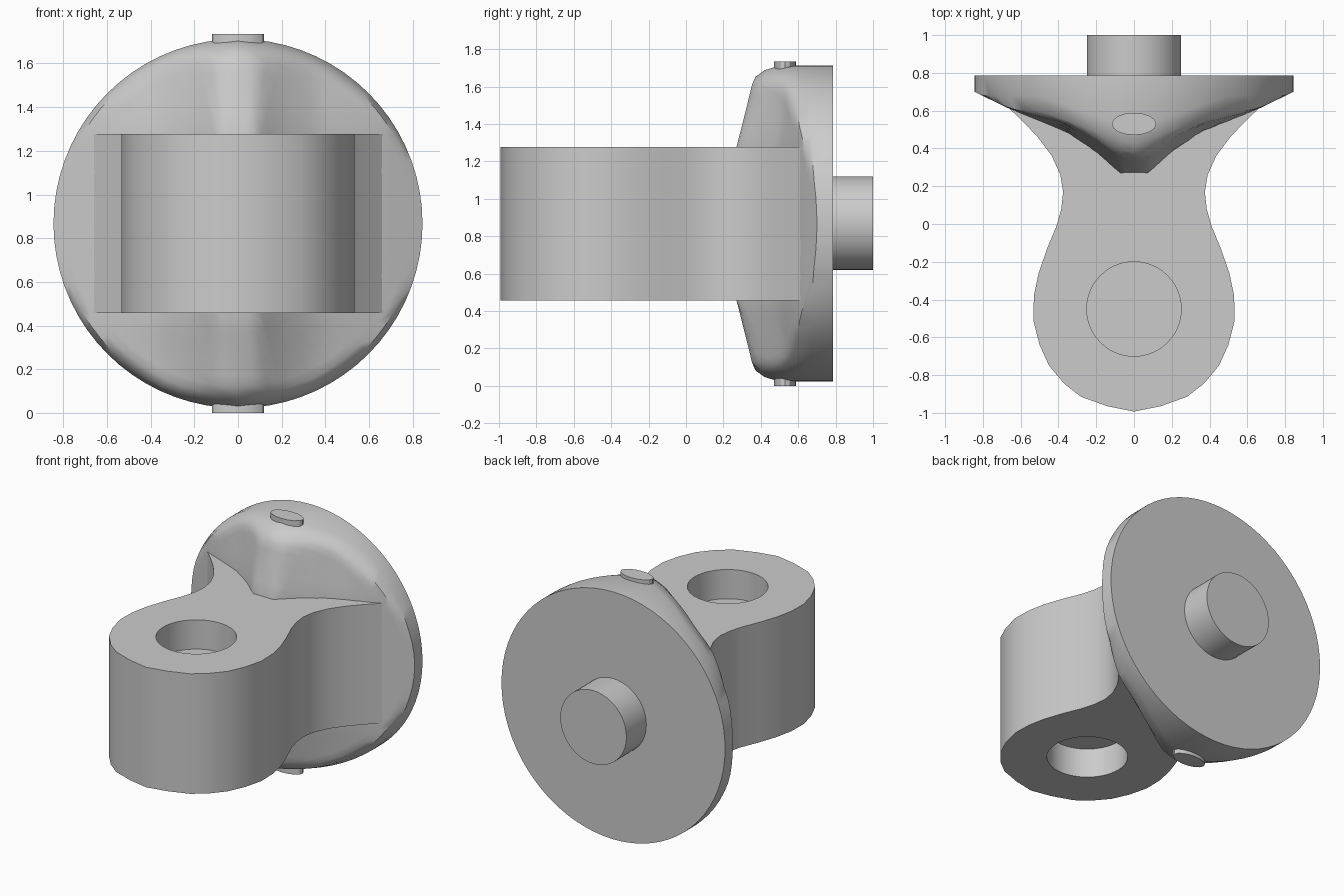
import bpy, bmesh, math
from mathutils import Matrix

if "Cube" in bpy.data.objects:
    bpy.data.objects.remove(bpy.data.objects["Cube"])

ZC = 0.867   # height of the flange axis
R = 0.845    # flange radius
BACK = 0.785


def finish(name, bm, angle=30):
    bmesh.ops.recalc_face_normals(bm, faces=bm.faces)
    me = bpy.data.meshes.new(name)
    bm.to_mesh(me)
    bm.free()
    ob = bpy.data.objects.new(name, me)
    bpy.context.collection.objects.link(ob)
    bpy.ops.object.select_all(action='DESELECT')
    ob.select_set(True)
    bpy.context.view_layer.objects.active = ob
    bpy.ops.object.shade_smooth_by_angle(angle=math.radians(angle))
    return ob


def cylinder(name, loc, radius, depth, axis='Z', squash=1.0, sides=48):
    bm = bmesh.new()
    m = Matrix.Translation(loc)
    if axis == 'Y':
        m = m @ Matrix.Rotation(math.pi / 2, 4, 'X')
    m = m @ Matrix.Diagonal((1, squash, 1, 1))
    bmesh.ops.create_cone(bm, cap_ends=True, segments=sides, radius1=radius,
                          radius2=radius, depth=depth, matrix=m)
    return finish(name, bm)


def interp(x, pts):
    for (x0, y0), (x1, y1) in zip(pts, pts[1:]):
        if x <= x1:
            return y0 + (y1 - y0) * (x - x0) / (x1 - x0)
    return pts[-1][1]


# Flange: flat round back, ridged wedge front
WEDGE = [(0, 0.27), (0.075, 0.27), (0.2, 0.38), (0.35, 0.485), (0.66, 0.61), (R, 0.70)]


def front_y(x, dz, r):
    x, dz = abs(x), abs(dz)
    y = interp(x, WEDGE)
    y += 0.27 * max(0, dz - 0.41) * max(0, 1 - x / R)
    rim = interp(r, [(0, 0), (0.70, 0.30), (0.785, 0.37), (0.82, 0.42), (R, 0.50)])
    rim += 0.18 * min(1, x / 0.5) if r > 0.75 else 0
    return min(max(y, rim), 0.71)


bm = bmesh.new()
N = 72
rings = []
for r in (0.075, 0.15, 0.25, 0.35, 0.42, 0.5, 0.58, 0.65, 0.70, 0.745, 0.785, 0.82, R):
    ring = []
    for i in range(N):
        a = 2 * math.pi * i / N
        x, dz = r * math.cos(a), r * math.sin(a)
        ring.append(bm.verts.new((x, front_y(x, dz, r), ZC + dz)))
    rings.append(ring)
rings.append([bm.verts.new((v.co.x, BACK, v.co.z)) for v in rings[-1]])
for a, b in zip(rings, rings[1:]):
    for i in range(N):
        j = (i + 1) % N
        bm.faces.new((a[i], a[j], b[j], b[i]))
bm.faces.new(rings[0])
bm.faces.new(rings[-1])
finish("flange", bm, 40)

# Arm: waisted outline with a round eye, flaring into the flange
HALF = [(0.14, -0.965), (0.28, -0.915), (0.37, -0.845), (0.45, -0.75),
        (0.50, -0.64), (0.533, -0.51), (0.53, -0.38), (0.505, -0.26), (0.46, -0.13),
        (0.41, -0.01), (0.385, 0.08), (0.375, 0.17), (0.39, 0.26), (0.435, 0.36),
        (0.51, 0.46), (0.59, 0.545), (0.68, 0.63), (0.68, 0.75)]
outline = [(0, -0.993)] + HALF + [(-x, y) for x, y in reversed(HALF)]
bm = bmesh.new()
base = bm.faces.new([bm.verts.new((x, y, ZC - 0.41)) for x, y in outline])
top = bmesh.ops.extrude_face_region(bm, geom=[base], use_keep_orig=True)
bmesh.ops.translate(bm, vec=(0, 0, 0.82),
                    verts=[v for v in top["geom"] if isinstance(v, bmesh.types.BMVert)])
arm = finish("arm", bm, 35)

# Blind round recess in both ends of the eye
for s in (-1, 1):
    cutter = cylinder("recess_cutter", (0, -0.45, ZC + s * 0.41), 0.25, 0.40)
    cutter.hide_render = True
    mod = arm.modifiers.new("recess", 'BOOLEAN')
    mod.operation = 'DIFFERENCE'
    mod.solver = 'EXACT'
    mod.object = cutter
    bpy.context.view_layer.objects.active = arm
    bpy.ops.object.modifier_apply(modifier=mod.name)
    bpy.data.objects.remove(cutter)
bpy.ops.object.select_all(action='DESELECT')
arm.select_set(True)
bpy.context.view_layer.objects.active = arm
bpy.ops.object.shade_smooth_by_angle(angle=math.radians(35))

# Rear peg
cylinder("rear_peg", (0, 0.885, ZC + 0.003), 0.25, 0.23, axis='Y')

# Small oval pin ends at the top and bottom of the flange
for s, tag in ((1, "top"), (-1, "bottom")):
    cylinder(tag + "_pin", (0, 0.53, ZC + s * 0.832), 0.118, 0.07, squash=0.5, sides=16)
